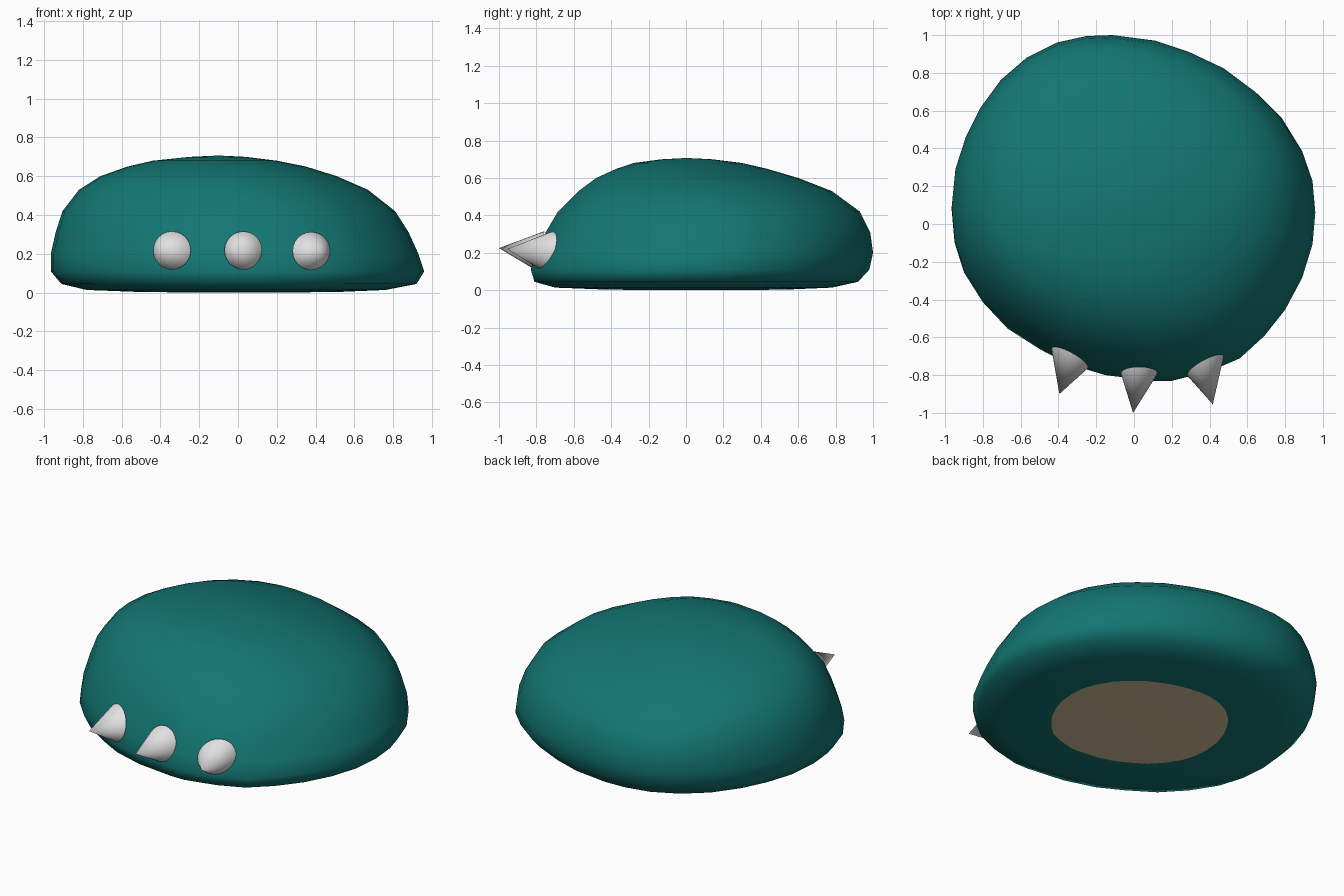
import bpy, bmesh, math
from mathutils import Vector

if "Cube" in bpy.data.objects:
    bpy.data.objects.remove(bpy.data.objects["Cube"])


def material(name, rgb):
    m = bpy.data.materials.new(name)
    m.diffuse_color = (*rgb, 1)
    m.use_nodes = True
    m.node_tree.nodes["Principled BSDF"].inputs["Base Color"].default_value = m.diffuse_color
    return m


TEAL = material("teal", (0.006, 0.18, 0.17))
TAN = material("tan", (0.66, 0.54, 0.33))
BONE = material("bone white", (0.75, 0.75, 0.75))


def finish(bm, name, mats, angle):
    bmesh.ops.recalc_face_normals(bm, faces=bm.faces)
    me = bpy.data.meshes.new(name)
    bm.to_mesh(me)
    bm.free()
    ob = bpy.data.objects.new(name, me)
    bpy.context.collection.objects.link(ob)
    for m in mats:
        me.materials.append(m)
    bpy.ops.object.select_all(action='DESELECT')
    ob.select_set(True)
    bpy.context.view_layer.objects.active = ob
    bpy.ops.object.shade_smooth_by_angle(angle=math.radians(angle))
    return ob


# plan outline of the foot, seen from above
OUTLINE = [(-.1, 1), (-.24, .995), (-.4, .96), (-.56, .88), (-.7, .76), (-.81, .61),
           (-.89, .45), (-.945, .28), (-.965, .08), (-.95, -.09), (-.9, -.25), (-.8, -.41),
           (-.67, -.55), (-.5, -.66), (-.35, -.74), (-.15, -.8), (.1, -.83), (.2, -.83),
           (.4, -.78), (.56, -.71), (.69, -.59), (.8, -.45), (.89, -.28), (.945, -.1),
           (.96, .07), (.945, .24), (.89, .4), (.78, .58), (.66, .7), (.5, .82),
           (.31, .91), (.13, .97)]
# rings: height, left, right, front, back
RINGS = [(.003, -.49, .50, -.42, .53), (.014, -.78, .76, -.70, .78), (.045, -.91, .92, -.81, .92),
         (.11, -.965, .96, -.83, .98), (.20, -.965, .93, -.80, 1.0), (.31, -.94, .88, -.75, .985),
         (.42, -.905, .81, -.685, .93), (.53, -.82, .67, -.575, .78), (.60, -.71, .51, -.48, .60),
         (.65, -.57, .35, -.37, .43), (.68, -.44, .2, -.28, .30), (.70, -.25, .04, -.13, .14)]

# foot: lofted dome with a tan sole patch
bm = bmesh.new()
rings = []
for z, l, r, f, b in RINGS:
    rings.append([bm.verts.new((l + (x + .965) / 1.925 * (r - l),
                                f + (y + .83) / 1.83 * (b - f), z)) for x, y in OUTLINE])
n = len(OUTLINE)
for lo, hi in zip(rings, rings[1:]):
    for i in range(n):
        j = (i + 1) % n
        bm.faces.new((lo[i], lo[j], hi[j], hi[i]))
top = bm.verts.new((-.1, .005, .707))
sole = bm.verts.new((0, .04, 0))
for i in range(n):
    j = (i + 1) % n
    bm.faces.new((rings[-1][i], rings[-1][j], top))
    bm.faces.new((rings[0][j], rings[0][i], sole)).material_index = 1
finish(bm, "foot", [TEAL, TAN], 80)


# claws: slanted cones whose bases follow the foot surface
def claw(name, base, tip, slope):
    bm = bmesh.new()
    ring = []
    for k in range(24):
        a = math.tau * k / 24
        dx, dz = .097 * math.cos(a), .098 * math.sin(a)
        ring.append(bm.verts.new(Vector(base) + Vector((dx, slope * dx + .35 * dz, dz))))
    bm.faces.new(ring)
    t = bm.verts.new(tip)
    for k in range(24):
        bm.faces.new((ring[k], ring[(k + 1) % 24], t))
    finish(bm, name, [BONE], 40)


claw("left_claw", (-.34, -.71, .218), (-.395, -.90, .225), -.5)
claw("middle_claw", (.027, -.79, .218), (-.005, -1.0, .225), 0)
claw("right_claw", (.378, -.75, .215), (.417, -.955, .22), .5)
